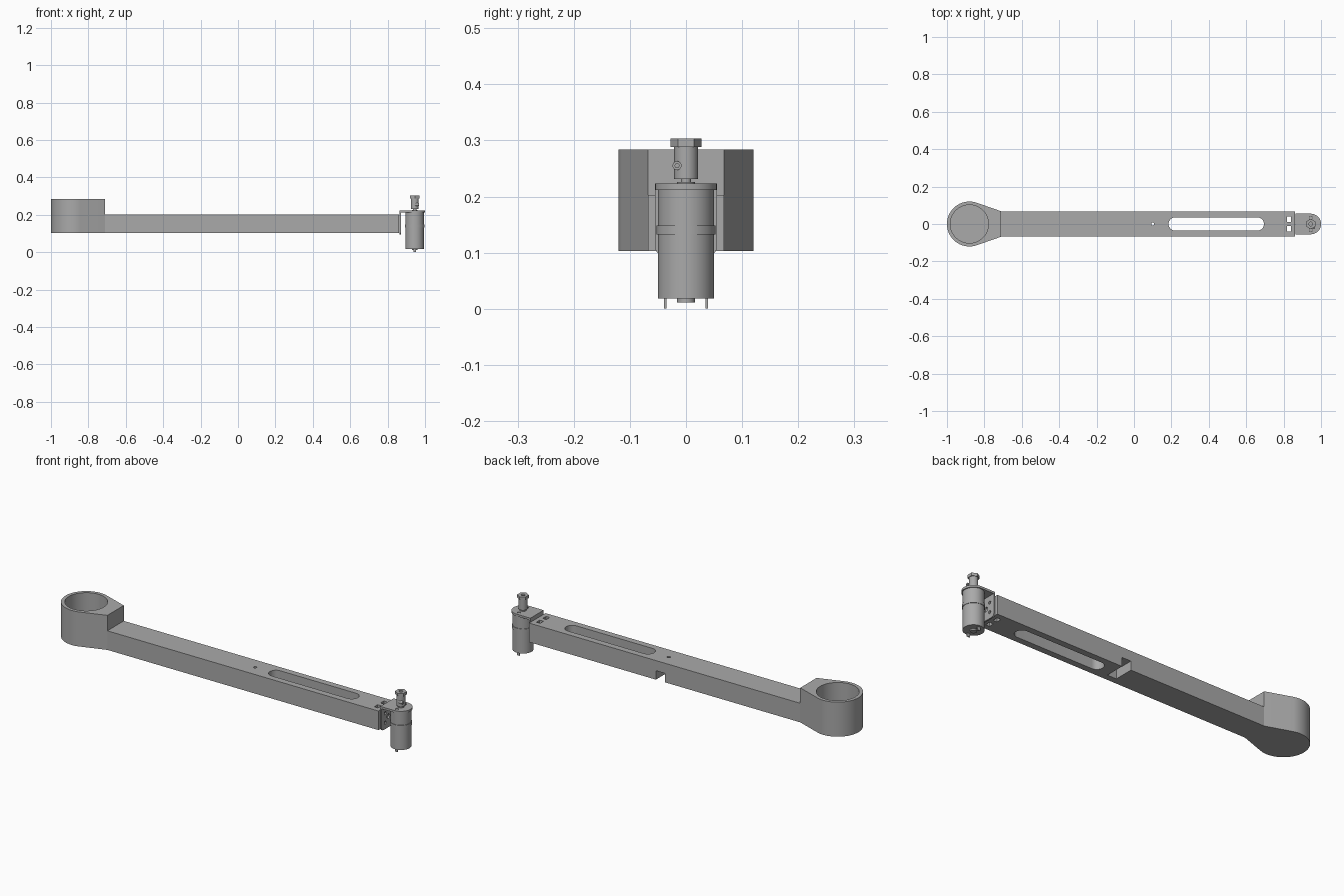
import bpy, bmesh
from math import cos, sin, pi, radians
from mathutils import Matrix

cube = bpy.data.objects.get("Cube")
if cube:
    bpy.data.objects.remove(cube, do_unlink=True)

grey = bpy.data.materials.new("plain grey")
grey.use_nodes = True
colour = (0.4, 0.4, 0.4, 1)
grey.diffuse_color = colour
grey.node_tree.nodes["Principled BSDF"].inputs["Base Color"].default_value = colour


def finish(bm, name):
    bmesh.ops.recalc_face_normals(bm, faces=bm.faces)
    mesh = bpy.data.meshes.new(name)
    bm.to_mesh(mesh)
    bm.free()
    mesh.materials.append(grey)
    ob = bpy.data.objects.new(name, mesh)
    bpy.context.collection.objects.link(ob)
    return ob


def prism(name, outline, z0, z1):
    """Extrude a plan outline between two heights."""
    bm = bmesh.new()
    face = bm.faces.new([bm.verts.new((x, y, z0)) for x, y in outline])
    top = bmesh.ops.extrude_face_region(bm, geom=[face])["geom"]
    bmesh.ops.translate(bm, vec=(0, 0, z1 - z0),
                        verts=[v for v in top if isinstance(v, bmesh.types.BMVert)])
    return finish(bm, name)


def box(name, x0, x1, y0, y1, z0, z1):
    return prism(name, [(x0, y0), (x1, y0), (x1, y1), (x0, y1)], z0, z1)


def arc(cx, cy, r, a0, a1, n=32):
    angles = [radians(a0 + (a1 - a0) * i / n) for i in range(n + 1)]
    return [(cx + r * cos(a), cy + r * sin(a)) for a in angles]


def disc(name, x, y, r, z0, z1, n=48, turn=0):
    return prism(name, arc(x, y, r, turn, turn + 360, n)[:-1], z0, z1)


def rod_x(name, x0, x1, y, z, r, n=24):
    """Cylinder lying along x."""
    bm = bmesh.new()
    bmesh.ops.create_cone(bm, cap_ends=True, segments=n, radius1=r, radius2=r, depth=x1 - x0,
                          matrix=Matrix.Translation(((x0 + x1) / 2, y, z))
                          @ Matrix.Rotation(pi / 2, 4, 'Y'))
    return finish(bm, name)


def cut(ob, *cutters):
    for c in cutters:
        c.hide_render = True
        mod = ob.modifiers.new("cut", 'BOOLEAN')
        mod.operation, mod.solver, mod.object = 'DIFFERENCE', 'EXACT', c
        bpy.context.view_layer.objects.active = ob
        bpy.ops.object.modifier_apply(modifier=mod.name)
        bpy.data.objects.remove(c, do_unlink=True)


# Socket head: round end with straight flanks tapering to the arm
HEAD, ARM = -0.88, 0.068
head = prism("socket_head", arc(HEAD, 0, 0.12, 72, 288, 64) + [(-0.71, -ARM), (-0.71, ARM)],
             0.103, 0.284)
cut(head, disc("socket_cutter", HEAD, 0, 0.102, 0.125, 0.4, 64))

# Arm with long slot, pilot hole, underside notch, nut pockets and end screw holes
arm = box("arm", -0.71, 0.862, -ARM, ARM, 0.103, 0.203)
slot = arc(0.66, 0, 0.035, -90, 90, 20) + arc(0.22, 0, 0.035, 90, 270, 20)
cut(arm, prism("slot_cutter", slot, 0, 0.4),
    disc("pilot_cutter", 0.1, 0, 0.008, 0, 0.4, 16),
    box("notch_cutter", 0.075, 0.127, -0.035, 0.2, 0, 0.15))
for side in (-1, 1):
    y = side * 0.026
    cut(arm, box("nut_cutter", 0.818, 0.84, y - 0.014, y + 0.014, 0, 0.4))
    for z in (0.128, 0.178):
        cut(arm, rod_x("screw_cutter", 0.8, 0.9, y, z, 0.008))

# Bracket: upright plate with rounded lower corners, and a round-ended top plate
M = 0.945
upright = prism("bracket_upright",
                [(0.222, -0.055), (0.222, 0.055)]
                + arc(0.11, 0.04, 0.015, 90, 180, 8) + arc(0.11, -0.04, 0.015, 180, 270, 8),
                0.864, 0.872)
# Swap the axes so the outline stands up facing along x
upright.data.transform(Matrix(((0, 0, 1, 0), (0, 1, 0, 0), (1, 0, 0, 0), (0, 0, 0, 1))))
upright.data.flip_normals()
for side in (-1, 1):
    for z in (0.128, 0.178):
        cut(upright, rod_x("plate_hole_cutter", 0.84, 0.89, side * 0.026, z, 0.008))
cut(upright, rod_x("plate_centre_cutter", 0.84, 0.89, 0, 0.153, 0.012))
top_plate = prism("bracket_top", arc(M, 0, 0.055, -90, 90, 32) + [(0.864, 0.055), (0.864, -0.055)],
                  0.212, 0.223)
for side in (-1, 1):
    cut(top_plate, disc("mount_hole_cutter", M, side * 0.033, 0.008, 0.2, 0.3, 20))

# Motor body, clamp ring, rear boss and terminals
parts = [disc("motor_body", M, 0, 0.05, 0.018, 0.212, 64),
         disc("motor_ring", M, 0, 0.0525, 0.132, 0.148, 64),
         disc("rear_boss", M, 0, 0.016, 0.011, 0.018, 32),
         disc("front_boss", M, 0, 0.016, 0.212, 0.226, 32),
         disc("shaft", M, 0, 0.009, 0.223, 0.235, 24)]
for side, label in ((-1, "right"), (1, "left")):
    y = side * 0.037
    box("terminal_" + label, M - 0.008, M + 0.008, y - 0.002, y + 0.002, 0, 0.02)
    parts.append(disc("mount_screw_" + label, M, side * 0.033, 0.006, 0.212, 0.22, 16))

# Shaft coupling with set screw and hexagonal cap
coupling = disc("coupling", M, 0, 0.021, 0.231, 0.288, 40)
cap = disc("hex_cap", M, 0, 0.028, 0.288, 0.303, 6, 30)
cut(cap, disc("cap_bore_cutter", M, 0, 0.01, 0.29, 0.35, 24))
set_screw = rod_x("set_screw", M, M + 0.024, -0.016, 0.255, 0.008)
cut(set_screw, rod_x("hex_key_cutter", M + 0.018, M + 0.04, -0.016, 0.255, 0.004, 6))
parts += [coupling, set_screw, head, arm, upright, top_plate]

# Smooth round walls, keep edges crisp
bpy.ops.object.select_all(action='DESELECT')
for ob in parts:
    ob.select_set(True)
bpy.context.view_layer.objects.active = head
bpy.ops.object.shade_smooth_by_angle(angle=radians(25))
